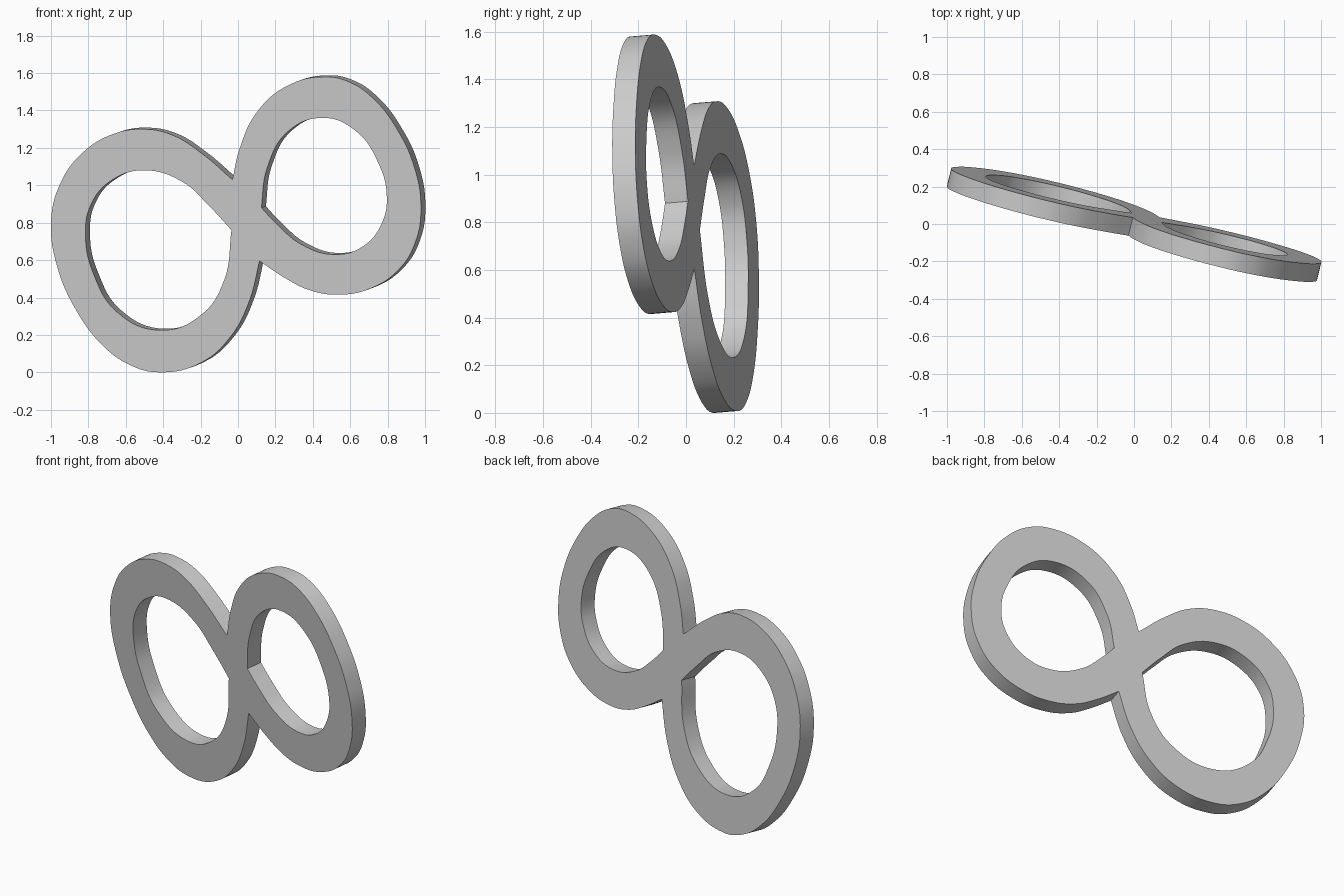
import bpy, bmesh
from mathutils import Vector, Matrix

if "Cube" in bpy.data.objects:
    bpy.data.objects.remove(bpy.data.objects["Cube"])

# Plane of the plate: front face is y = -0.05 + A*x + B*(z - 0.795)
A, B, HALF = -0.248, -0.085, 0.05
n = Vector((-A, 1, -B)).normalized()      # points to the back
u = Vector((1, A, 0)).normalized()
v = u.cross(-n)
if v.z < 0:
    v = -v
w = u.cross(v)
origin = Vector((0, -0.05, 0.795)) + n * HALF

# Outlines as seen from the front (x, z); the first point of each list is a sharp corner
left_outer = [(-.03, 1.03), (-.20, 1.175), (-.35, 1.268), (-.5, 1.30), (-.67, 1.273), (-.83, 1.175),
              (-.95, 1.01), (-1, .80), (-.965, .56), (-.87, .34), (-.73, .15), (-.58, .04),
              (-.42, 0), (-.2, .05), (-.04, .19), (.06, .38)]
right_outer = [(.115, .595), (.25, .505), (.38, .44), (.53, .415), (.70, .445), (.86, .55),
               (.95, .70), (.978, .88), (.945, 1.09), (.85, 1.30), (.73, 1.457), (.6, 1.55),
               (.46, 1.58), (.26, 1.53), (.10, 1.39), (.01, 1.20)]
left_hole = [(-.035, .76), (-.15, .885), (-.30, 1.02), (-.5, 1.08), (-.67, 1.03), (-.785, .90),
             (-.815, .72), (-.77, .52), (-.65, .325), (-.42, .225), (-.2, .305), (-.075, .49)]
right_hole = [(.125, .88), (.2, .80), (.34, .683), (.52, .63), (.67, .675), (.77, .80),
              (.795, .95), (.745, 1.13), (.63, 1.29), (.46, 1.36), (.27, 1.29), (.155, 1.09)]


def add_loop(curve, pts, corners):
    """Closed bezier loop through the points, sharp at the given indices."""
    spline = curve.splines.new('BEZIER')
    spline.bezier_points.add(len(pts) - 1)
    spline.use_cyclic_u = True
    spline.resolution_u = 8
    for i, (bp, (x, z)) in enumerate(zip(spline.bezier_points, pts)):
        p = Vector((x, -0.05 + A * x + B * (z - 0.795), z)) - origin
        bp.co = (p.dot(u), p.dot(v), 0)
        kind = 'VECTOR' if i in corners else 'AUTO'
        bp.handle_left_type = bp.handle_right_type = kind


# Figure-eight plate: filled outline with two holes, extruded
curve = bpy.data.curves.new("figure_eight_plate", 'CURVE')
curve.dimensions = '2D'
curve.fill_mode = 'BOTH'
curve.extrude = HALF
add_loop(curve, left_outer + right_outer, {0, len(left_outer)})
add_loop(curve, left_hole, {0})
add_loop(curve, right_hole, {0})

plate = bpy.data.objects.new("figure_eight_plate", curve)
bpy.context.collection.objects.link(plate)
rot = Matrix((u, v, w)).transposed().to_4x4()
plate.matrix_world = Matrix.Translation(origin) @ rot
bpy.context.view_layer.objects.active = plate
plate.select_set(True)
bpy.ops.object.convert(target='MESH')
plate = bpy.context.object

# Weld caps to walls
bm = bmesh.new()
bm.from_mesh(plate.data)
bmesh.ops.remove_doubles(bm, verts=bm.verts, dist=1e-5)
bmesh.ops.recalc_face_normals(bm, faces=bm.faces)
bm.to_mesh(plate.data)
bm.free()
bpy.ops.object.shade_smooth_by_angle(angle=0.5)
